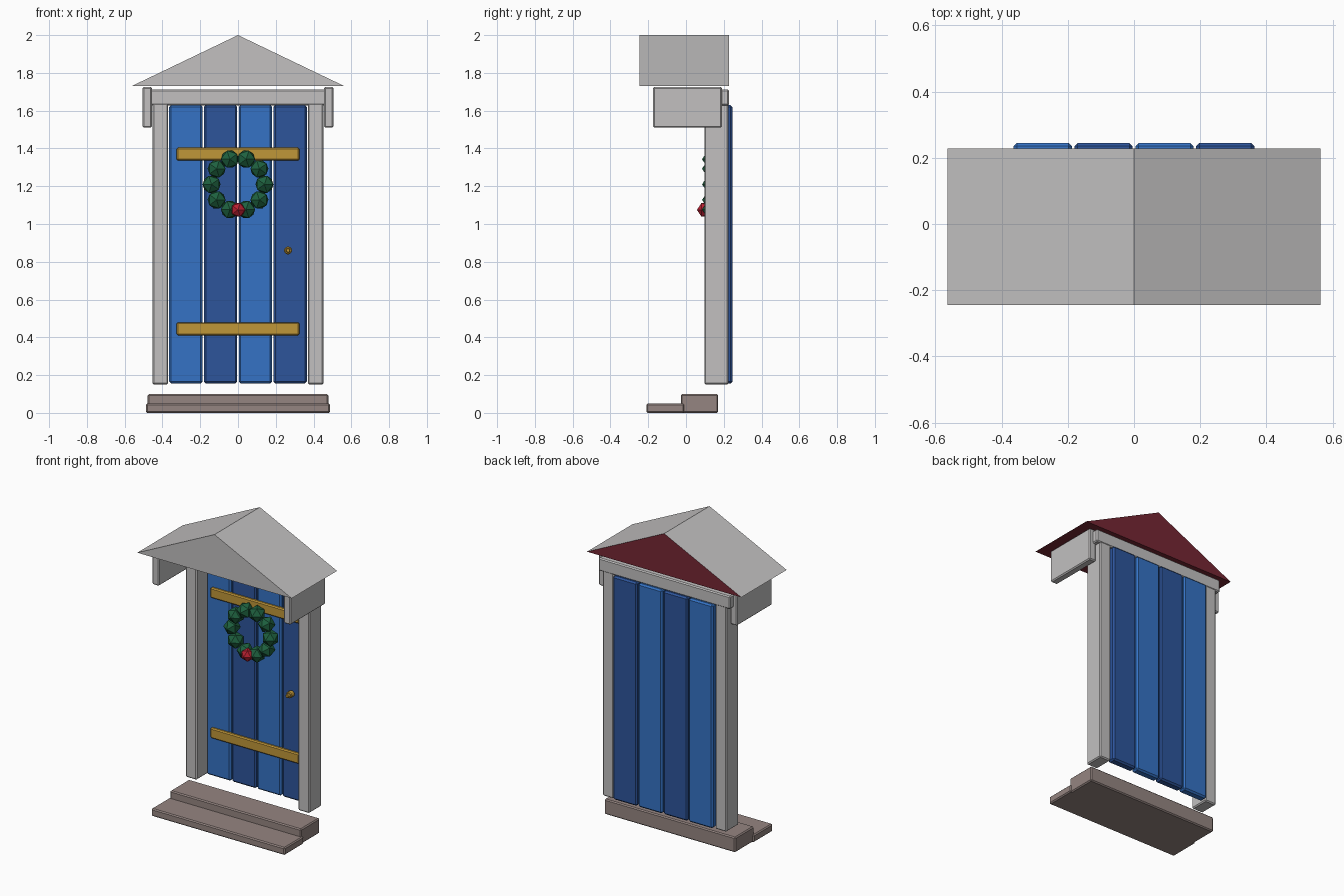
import bpy
import math

old = bpy.data.objects.get("Cube")
if old:
    bpy.data.objects.remove(old, do_unlink=True)


def material(name, r, g, b):
    m = bpy.data.materials.new(name)
    m.use_nodes = True
    m.diffuse_color = (r, g, b, 1)
    m.node_tree.nodes["Principled BSDF"].inputs["Base Color"].default_value = (r, g, b, 1)
    return m


PALE = material("pale grey", 0.54, 0.53, 0.53)
RED = material("dark red", 0.18, 0.02, 0.034)
LIGHT_BLUE = material("light blue", 0.035, 0.17, 0.56)
DARK_BLUE = material("dark blue", 0.026, 0.09, 0.33)
BRASS = material("brass", 0.53, 0.31, 0.04)
STONE = material("brown stone", 0.30, 0.235, 0.22)
GREEN = material("leaf green", 0.013, 0.12, 0.05)
BERRY = material("berry red", 0.48, 0.014, 0.03)


def finish(obj, name, mat, bevel=0):
    obj.name = name
    obj.data.materials.append(mat)
    if bevel:
        mod = obj.modifiers.new("edge", "BEVEL")
        mod.width = bevel
        mod.segments = 1
    return obj


def box(name, mat, x, y, z, bevel=0.007):
    """Bevelled box from (low, high) ranges on each axis."""
    bpy.ops.mesh.primitive_cube_add(size=1, location=[(a + b) / 2 for a, b in (x, y, z)])
    obj = bpy.context.object
    size = [b - a for a, b in (x, y, z)]
    for v in obj.data.vertices:
        v.co = [c * s for c, s in zip(v.co, size)]
    return finish(obj, name, mat, bevel)


def rod(name, mat, x, z, radius, y0, y1):
    bpy.ops.mesh.primitive_cylinder_add(vertices=8, radius=radius, depth=y1 - y0,
                                        location=(x, (y0 + y1) / 2, z),
                                        rotation=(math.pi / 2, 0, 0))
    return finish(bpy.context.object, name, mat, 0.004)


def blob(name, mat, x, y, z, radius, spin=0):
    bpy.ops.mesh.primitive_ico_sphere_add(subdivisions=1, radius=radius, location=(x, y, z),
                                          rotation=(math.pi / 2, spin, 0))
    return finish(bpy.context.object, name, mat)


# Steps
box("front_step", STONE, (-0.487, 0.487), (-0.21, -0.01), (0, 0.05))
box("back_step", STONE, (-0.478, 0.478), (-0.027, 0.17), (0, 0.1))

# Door frame and roof brackets, mirrored left and right
for side, s in (("left", 1), ("right", -1)):
    box(side + "_post", PALE, sorted((s * 0.37, s * 0.452)), (0.097, 0.225), (0.15, 1.64))
    box(side + "_bracket", PALE, sorted((s * 0.455, s * 0.505)), (-0.175, 0.19), (1.51, 1.725))
box("lintel", PALE, (-0.48, 0.48), (0.1, 0.228), (1.627, 1.712))

# Door planks in alternating blues
for i in range(4):
    cx = (i - 1.5) * 0.184
    box(f"plank_{i + 1}", DARK_BLUE if i % 2 else LIGHT_BLUE,
        (cx - 0.088, cx + 0.088), (0.19, 0.245), (0.155, 1.63), 0.01)

# Brass bands and knob
for name, z in (("upper_band", 1.37), ("lower_band", 0.445)):
    box(name, BRASS, (-0.325, 0.325), (0.173, 0.2), (z - 0.034, z + 0.034))
rod("knob_stem", BRASS, 0.265, 0.86, 0.013, 0.13, 0.2)
rod("knob_collar", BRASS, 0.265, 0.86, 0.022, 0.15, 0.185)

# Wreath with one berry
for i in range(10):
    a = math.radians(36 * i)
    blob(f"wreath_leaf_{i + 1}", GREEN, 0.14 * math.cos(a), 0.138,
         1.21 + 0.14 * math.sin(a), 0.053, -a)
blob("wreath_berry", BERRY, 0, 0.1, 1.075, 0.042)

# Gabled roof: pale on the slopes and front, red behind and below
profile = [(-0.563, 1.73), (0.563, 1.73), (0, 2.0)]
verts = [(x, y, z) for y in (-0.245, 0.228) for x, z in profile]
faces = [(0, 1, 2), (5, 4, 3), (0, 3, 4, 1), (1, 4, 5, 2), (2, 5, 3, 0)]
mesh = bpy.data.meshes.new("roof")
mesh.from_pydata(verts, [], faces)
mesh.update()
roof = bpy.data.objects.new("roof", mesh)
bpy.context.collection.objects.link(roof)
finish(roof, "roof", PALE)
mesh.materials.append(RED)
for f in mesh.polygons:
    f.material_index = int(f.normal.y > 0.5 or f.normal.z < -0.5)
